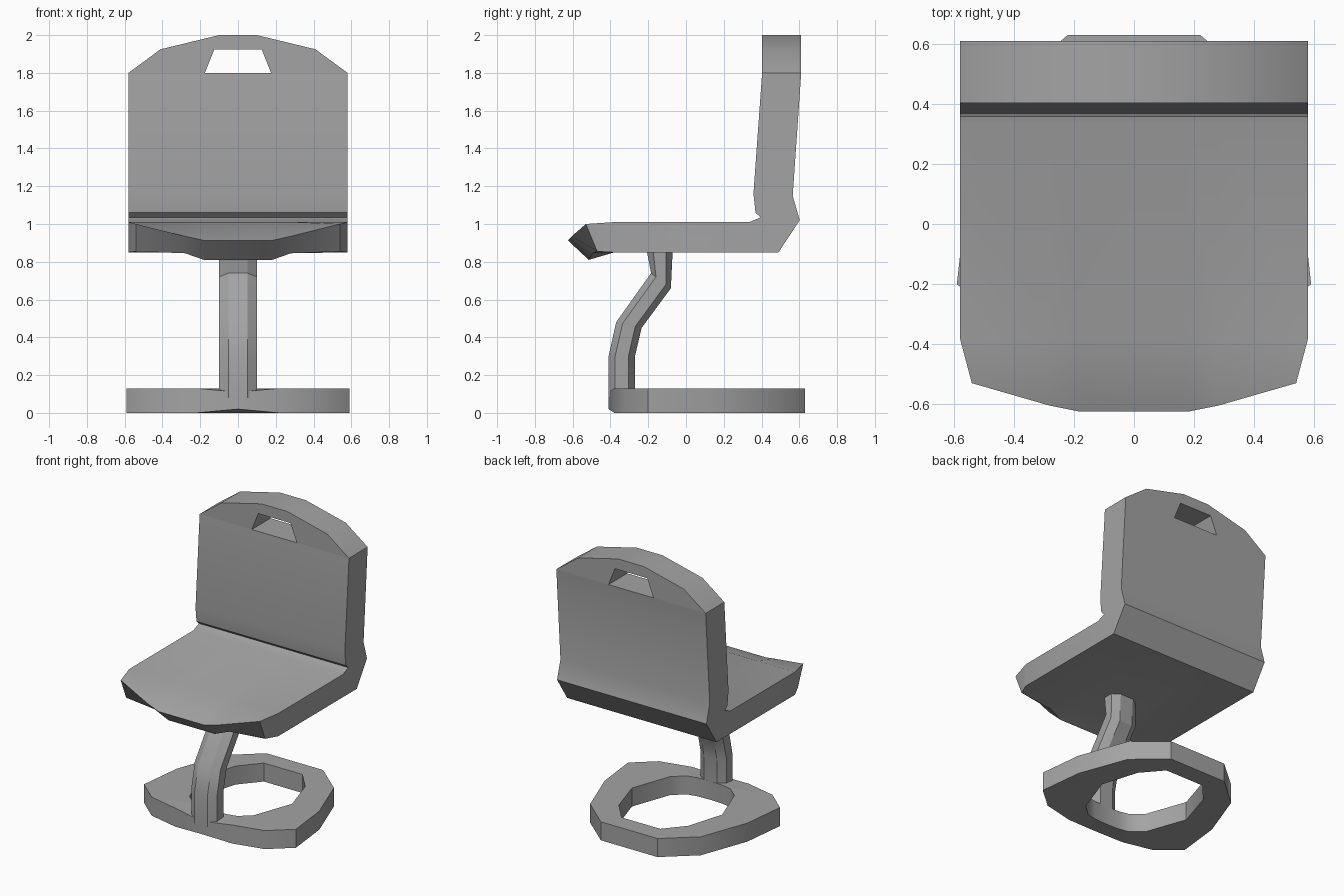
import bpy
import bmesh
import math

old = bpy.data.objects.get("Cube")
if old:
    bpy.data.objects.remove(old, do_unlink=True)

grey = bpy.data.materials.new("plain_grey")
grey.use_nodes = True
colour = (0.37, 0.37, 0.37, 1)
grey.diffuse_color = colour
grey.node_tree.nodes["Principled BSDF"].inputs["Base Color"].default_value = colour


def finish(name, bm):
    """Turn a bmesh into a grey object with sharp edges kept."""
    bmesh.ops.recalc_face_normals(bm, faces=bm.faces[:])
    mesh = bpy.data.meshes.new(name)
    bm.to_mesh(mesh)
    bm.free()
    mesh.materials.append(grey)
    obj = bpy.data.objects.new(name, mesh)
    bpy.context.collection.objects.link(obj)
    bpy.ops.object.select_all(action='DESELECT')
    obj.select_set(True)
    bpy.context.view_layer.objects.active = obj
    bpy.ops.object.shade_smooth_by_angle(angle=math.radians(30))
    return obj


def loft(bm, rings, cyclic=False):
    """Skin closed rings of points; return the rings of vertices."""
    loops = [[bm.verts.new(p) for p in ring] for ring in rings]
    pairs = list(zip(loops, loops[1:]))
    if cyclic:
        pairs.append((loops[-1], loops[0]))
    for a, b in pairs:
        n = len(a)
        for i in range(n):
            j = (i + 1) % n
            bm.faces.new((a[i], a[j], b[j], b[i]))
    return loops


# Base: flat ring that thins at the front centre
outer = [(0, -.41), (.22, -.38), (.44, -.33), (.59, -.2), (.555, .11), (.43, .45), (.22, .63)]
inner = [(0, -.27), (.1, -.265), (.17, -.25), (.25, -.18), (.35, .1), (.27, .36), (.15, .5)]


def base_ring(half, z, front_z):
    full = half + [(-x, y) for x, y in reversed(half[1:])]
    return [(x, y, front_z if i == 0 else z) for i, (x, y) in enumerate(full)]


bm = bmesh.new()
loft(bm, [base_ring(outer, 0, .02), base_ring(outer, .13, .11),
          base_ring(inner, .13, .13), base_ring(inner, 0, 0)], cyclic=True)
finish("base_ring", bm)

# Post: eight-sided bent column, given by its front and back edges (y, z)
stations = [((-.41, .08), (-.27, .08)), ((-.41, .3), (-.27, .3)),
            ((-.37, .48), (-.235, .45)), ((-.185, .74), (-.08, .66)),
            ((-.21, .87), (-.07, .87))]
octagon = [(.05, 0), (.1, .25), (.1, .75), (.05, 1)]
octagon += [(-x, t) for x, t in reversed(octagon)]
bm = bmesh.new()
ends = loft(bm, [[(x, f[0] + (b[0] - f[0]) * t, f[1] + (b[1] - f[1]) * t)
                  for x, t in octagon] for f, b in stations])
bm.faces.new(ends[0])
bm.faces.new(ends[-1])
finish("support_post", bm)

# Seat and lower backrest: side profile lofted across, with a drooping front lip
profile = [(-.38, 1.01), (.335, 1.01), (.395, 1.035), (.368, 1.06), (.357, 1.16), (.403, 1.8),
           (.61, 1.8), (.565, 1.15), (.602, 1.02), (.49, .85), (-.38, .85)]
# column: x, lip x, lower lip (y, z), upper lip (y, z)
columns = [(.58, .54, (-.47, .855), (-.53, 1.0)),
           (.28, .28, (-.495, .845), (-.605, .935)),
           (.18, .18, (-.515, .81), (-.625, .913))]
columns += [(-x, -lx, lo, hi) for x, lx, lo, hi in reversed(columns)]
bm = bmesh.new()
loops = loft(bm, [[(lx, *lo), (lx, *hi)] + [(x, y, z) for y, z in profile]
                  for x, lx, lo, hi in columns])
for end in (loops[0], loops[-1]):
    bm.faces.new(end[2:])
    bm.faces.new((end[0], end[1], end[2], end[-1]))
finish("seat_shell", bm)

# Top of the backrest: arch around the hand hole
half = [(.125, 1.925), (.175, 1.8), (.58, 1.8), (.41, 1.925), (.1, 2.0)]
arch = half + [(-x, z) for x, z in reversed(half)]
bm = bmesh.new()
ends = loft(bm, [[(x, y, z) for x, z in arch] for y in (.403, .61)])
for end in ends:
    bm.faces.new(end)
finish("backrest_top", bm)
